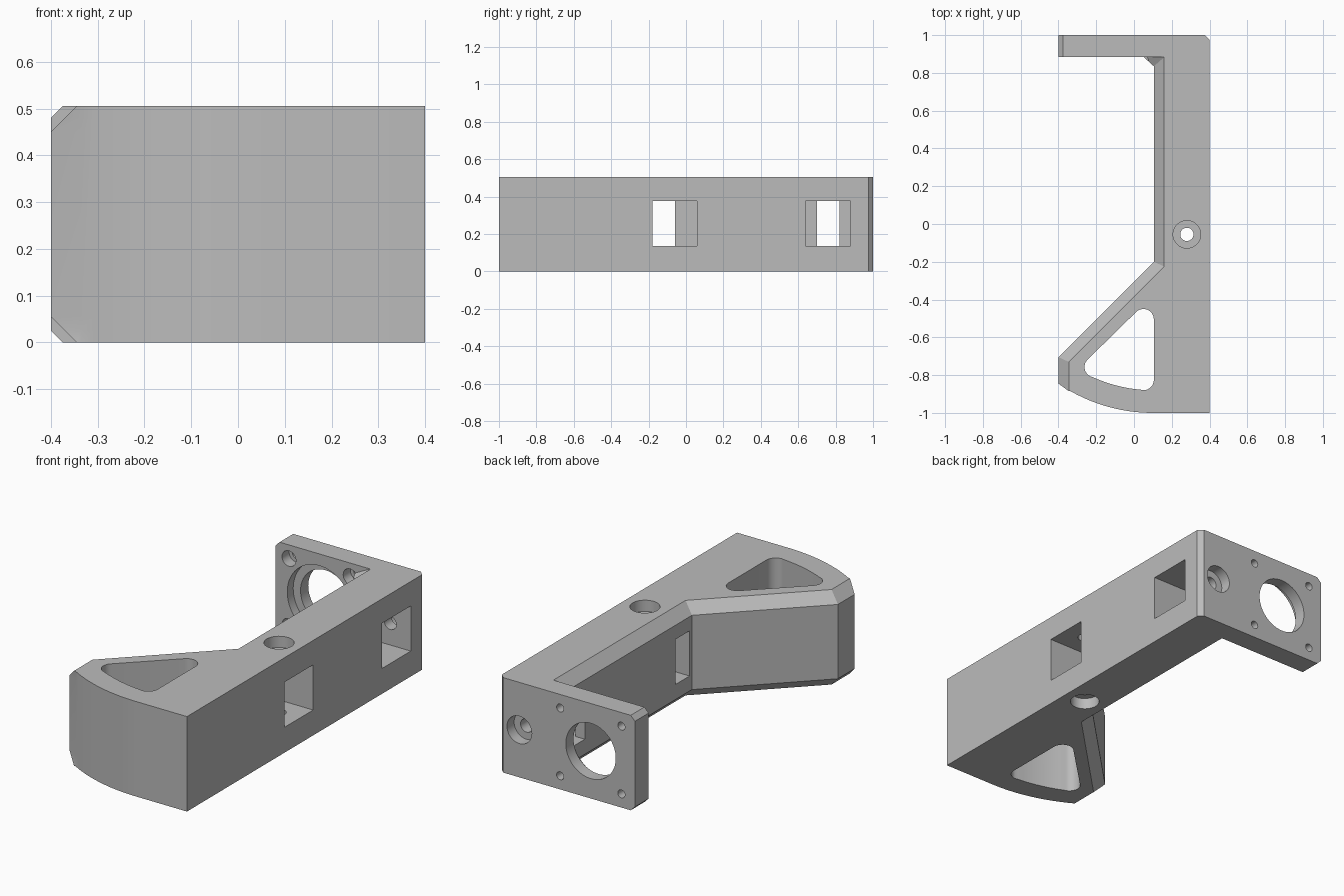
import bpy, bmesh
from math import radians, cos, sin, sqrt
from mathutils import Vector

if "Cube" in bpy.data.objects:
    bpy.data.objects.remove(bpy.data.objects["Cube"])

HEIGHT = 0.505
MID = HEIGHT / 2
BEVEL = 0.055        # bevel along the inner edges
TIP_BEVEL = 0.025    # bevel on the mounting plate tip

grey = bpy.data.materials.new("plain grey")
grey.use_nodes = True
grey.diffuse_color = (0.5, 0.5, 0.5, 1)
grey.node_tree.nodes["Principled BSDF"].inputs["Base Color"].default_value = (0.5, 0.5, 0.5, 1)


def stack_rings(name, rings):
    """Skin a list of equal-length point rings, capped at both ends."""
    bm = bmesh.new()
    loops = [[bm.verts.new(p) for p in ring] for ring in rings]
    n = len(loops[0])
    for low, high in zip(loops, loops[1:]):
        for i in range(n):
            j = (i + 1) % n
            bm.faces.new((low[i], low[j], high[j], high[i]))
    bm.faces.new(loops[0][::-1])
    bm.faces.new(loops[-1])
    bmesh.ops.recalc_face_normals(bm, faces=bm.faces)
    mesh = bpy.data.meshes.new(name)
    bm.to_mesh(mesh)
    bm.free()
    mesh.materials.append(grey)
    obj = bpy.data.objects.new(name, mesh)
    bpy.context.collection.objects.link(obj)
    return obj


def arc(cx, cy, r, start, end, steps):
    angles = [radians(start + (end - start) * i / steps) for i in range(steps + 1)]
    return [(cx + r * cos(a), cy + r * sin(a)) for a in angles]


def cut(body, cutter):
    mod = body.modifiers.new("cut", "BOOLEAN")
    mod.operation = "DIFFERENCE"
    mod.solver = "EXACT"
    mod.object = cutter
    bpy.context.view_layer.objects.active = body
    bpy.ops.object.modifier_apply(modifier=mod.name)
    bpy.data.objects.remove(cutter)


def cut_box(body, low, high):
    (x0, y0, z0), (x1, y1, z1) = low, high
    base = [(x0, y0), (x1, y0), (x1, y1), (x0, y1)]
    cut(body, stack_rings("box_cutter", [[(x, y, z) for x, y in base] for z in (z0, z1)]))


def cut_round(body, start, end, r, sides=48):
    a, b = Vector(start), Vector(end)
    turn = Vector((0, 0, 1)).rotation_difference(b - a)
    circle = [turn @ Vector((x, y, 0)) for x, y in arc(0, 0, r, 0, 360, sides)[:-1]]
    cut(body, stack_rings("round_cutter", [[p + c for p in circle] for c in (a, b)]))


# Outline of the bracket: point, then its shift where the inner bevel is full
ARC_X, ARC_R = 0.1, 0.884
ARC_Y = ARC_R - 1
outline = [
    ((0.4, -1), (0, 0)), ((0.4, 0.975), (0, 0)), ((0.375, 1), (0, 0)),
    ((-0.4, 1), "tip"), ((-0.4, 0.885), "tip"),
    ((0.05, 0.885), (0.108, 0)), ((0.105, 0.835), (0.055, 0.048)),
    ((0.105, -0.2), (0.055, -0.025)), ((-0.4, -0.705), (0.055, -0.025)),
    ((-0.4, -0.845), (0.055, -0.04)),
]
for i in range(17):
    x = -0.335 + (ARC_X + 0.335) * i / 16
    outline.append(((x, ARC_Y - sqrt(ARC_R ** 2 - (x - ARC_X) ** 2)), (0, 0)))


def outline_ring(z):
    depth = min(z, HEIGHT - z)
    inner = max(0, 1 - depth / BEVEL)
    ring = []
    for (x, y), shift in outline:
        if shift == "tip":
            ring.append((x + max(0, TIP_BEVEL - depth), y, z))
        else:
            ring.append((x + shift[0] * inner, y + shift[1] * inner, z))
    return ring


levels = [0, TIP_BEVEL, BEVEL, HEIGHT - BEVEL, HEIGHT - TIP_BEVEL, HEIGHT]
bracket = stack_rings("motor_bracket", [outline_ring(z) for z in levels])

# Rounded triangular opening through the wedge
opening = arc(-0.207, -0.757, 0.055, 135, 244, 12)
opening += arc(ARC_X, ARC_Y, 0.764, 245.5, 265, 10)
opening += arc(0.05, -0.825, 0.055, 270, 360, 10)
opening += arc(0.05, -0.505, 0.055, 0, 135, 14)
cut(bracket, stack_rings("opening_cutter", [[(x, y, z) for x, y in opening] for z in (-0.1, 0.6)]))

# Square pockets in the outer wall, each with a slot through the inner wall
Z0, Z1 = 0.135, 0.375
for pocket, slot in (((-0.18, 0.06), (-0.18, -0.06)), ((0.64, 0.88), (0.7, 0.82))):
    cut_box(bracket, (0.16, pocket[0], Z0), (0.5, pocket[1], Z1))
    cut_box(bracket, (0.0, slot[0], Z0), (0.2, slot[1], Z1))

# Counterbored screw holes: vertical through the rail, and through the plate
SCREW_X, SCREW_Y = 0.28, -0.055
cut_round(bracket, (SCREW_X, SCREW_Y, -0.1), (SCREW_X, SCREW_Y, 0.6), 0.035)
for outside, floor in ((-0.1, 0.06), (0.6, HEIGHT - 0.06)):
    cut_round(bracket, (SCREW_X, SCREW_Y, outside), (SCREW_X, SCREW_Y, floor), 0.073)
cut_round(bracket, (SCREW_X, 1.1, MID), (SCREW_X, 0.8, MID), 0.035)
cut_round(bracket, (SCREW_X, 1.1, MID), (SCREW_X, 0.94, MID), 0.073)

# Shaft hole with a recess on the inner face of the plate
HUB_X = -0.14
cut_round(bracket, (HUB_X, 0.8, MID), (HUB_X, 1.1, MID), 0.147, 64)
cut_round(bracket, (HUB_X, 0.8, MID), (HUB_X, 0.935, MID), 0.19, 64)

# Four bolt holes around the shaft, counterbored on the inner face
for sx in (-1, 1):
    for sz in (-1, 1):
        x, z = HUB_X + sx * 0.18, MID + sz * 0.18
        cut_round(bracket, (x, 0.8, z), (x, 1.1, z), 0.021, 24)
        cut_round(bracket, (x, 0.8, z), (x, 0.945, z), 0.041, 32)

# Smooth the rounded walls and keep the edges crisp
bpy.ops.object.select_all(action="DESELECT")
bracket.select_set(True)
bpy.context.view_layer.objects.active = bracket
bpy.ops.object.shade_smooth_by_angle(angle=radians(25))
